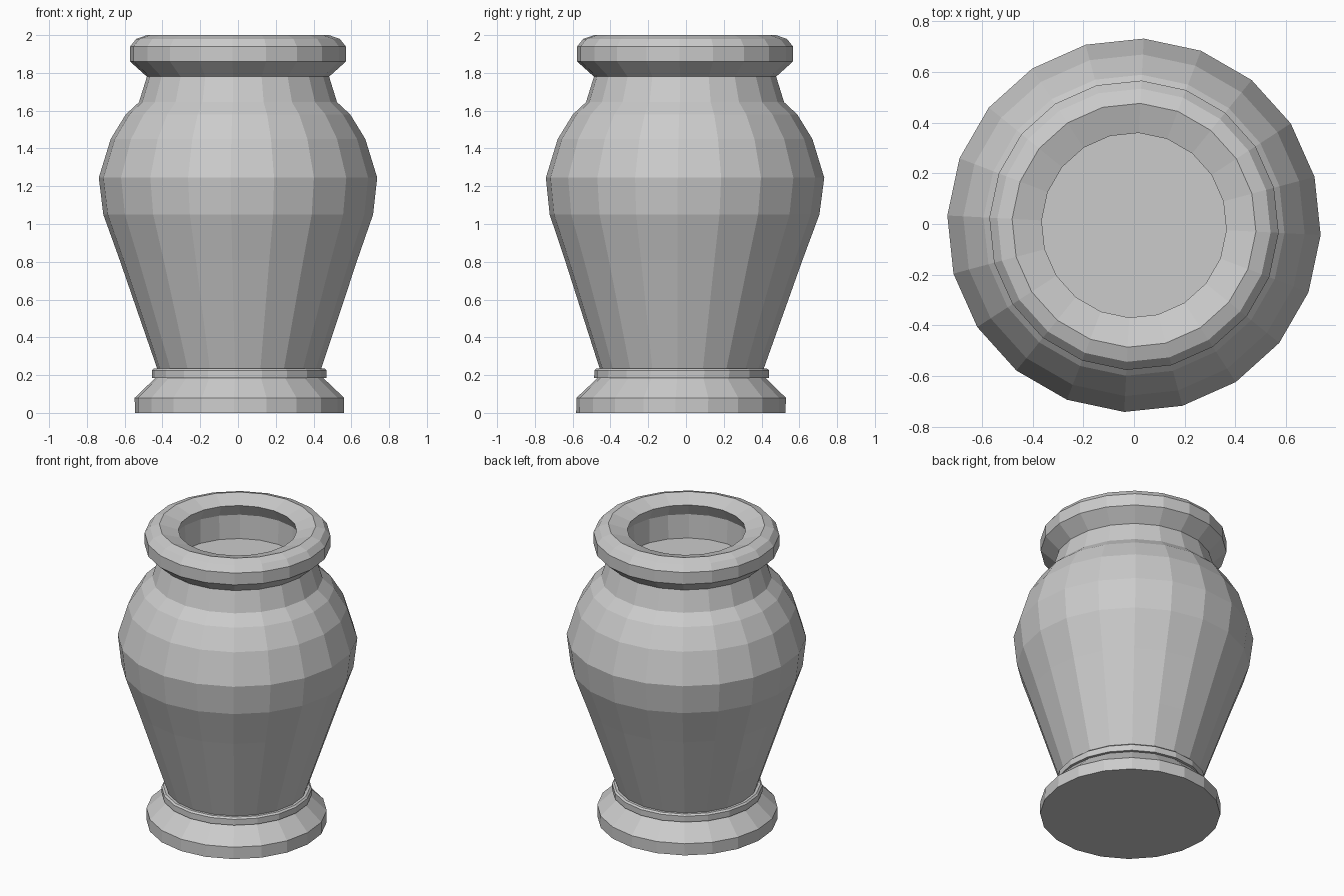
import bpy
import bmesh
import math

cube = bpy.data.objects.get("Cube")
if cube:
    bpy.data.objects.remove(cube, do_unlink=True)

SIDES = 20
PHASE = math.radians(-3)

stone = bpy.data.materials.new("grey stone")
stone.use_nodes = True
colour = (0.6, 0.6, 0.6, 1)
stone.diffuse_color = colour
stone.node_tree.nodes["Principled BSDF"].inputs["Base Color"].default_value = colour


def lathe(name, profile, cap_bottom=False, cap_top=False):
    """Revolve (radius, height) points; the foot sits slightly off the axis."""
    bm = bmesh.new()
    rings = []
    for r, z in profile:
        lean = max(0, 1 - z / 1.2)
        cx, cy = 0.008 * lean, -0.005 - 0.022 * lean
        ring = []
        for i in range(SIDES):
            a = PHASE + math.tau * i / SIDES
            ring.append(bm.verts.new((cx + r * math.cos(a), cy + r * math.sin(a), z)))
        rings.append(ring)
    for low, high in zip(rings, rings[1:]):
        for i in range(SIDES):
            j = (i + 1) % SIDES
            bm.faces.new((low[i], low[j], high[j], high[i]))
    if cap_bottom:
        bm.faces.new(rings[0][::-1])
    if cap_top:
        bm.faces.new(rings[-1])
    mesh = bpy.data.meshes.new(name)
    bm.to_mesh(mesh)
    bm.free()
    mesh.materials.append(stone)
    obj = bpy.data.objects.new(name, mesh)
    bpy.context.collection.objects.link(obj)
    return obj


# Flared foot
lathe("foot", [(0.555, 0), (0.555, 0.08), (0.445, 0.185)], True, True)

# Thin collar between foot and body
lathe("collar", [(0.463, 0.185), (0.463, 0.225), (0.452, 0.235)], True, True)

# Swelling body and neck
lathe("body", [(0.435, 0.235), (0.525, 0.5), (0.63, 0.81), (0.715, 1.05),
               (0.738, 1.245), (0.675, 1.45), (0.595, 1.58),
               (0.525, 1.645), (0.483, 1.78)])

# Rolled rim, with the funnel lip and the hollow down to its floor
lathe("rim", [(0.483, 1.78), (0.572, 1.86), (0.572, 1.94), (0.54, 1.98),
              (0.482, 2.0), (0.365, 1.963), (0.41, 1.88), (0.405, 1.72)],
      cap_top=True)
